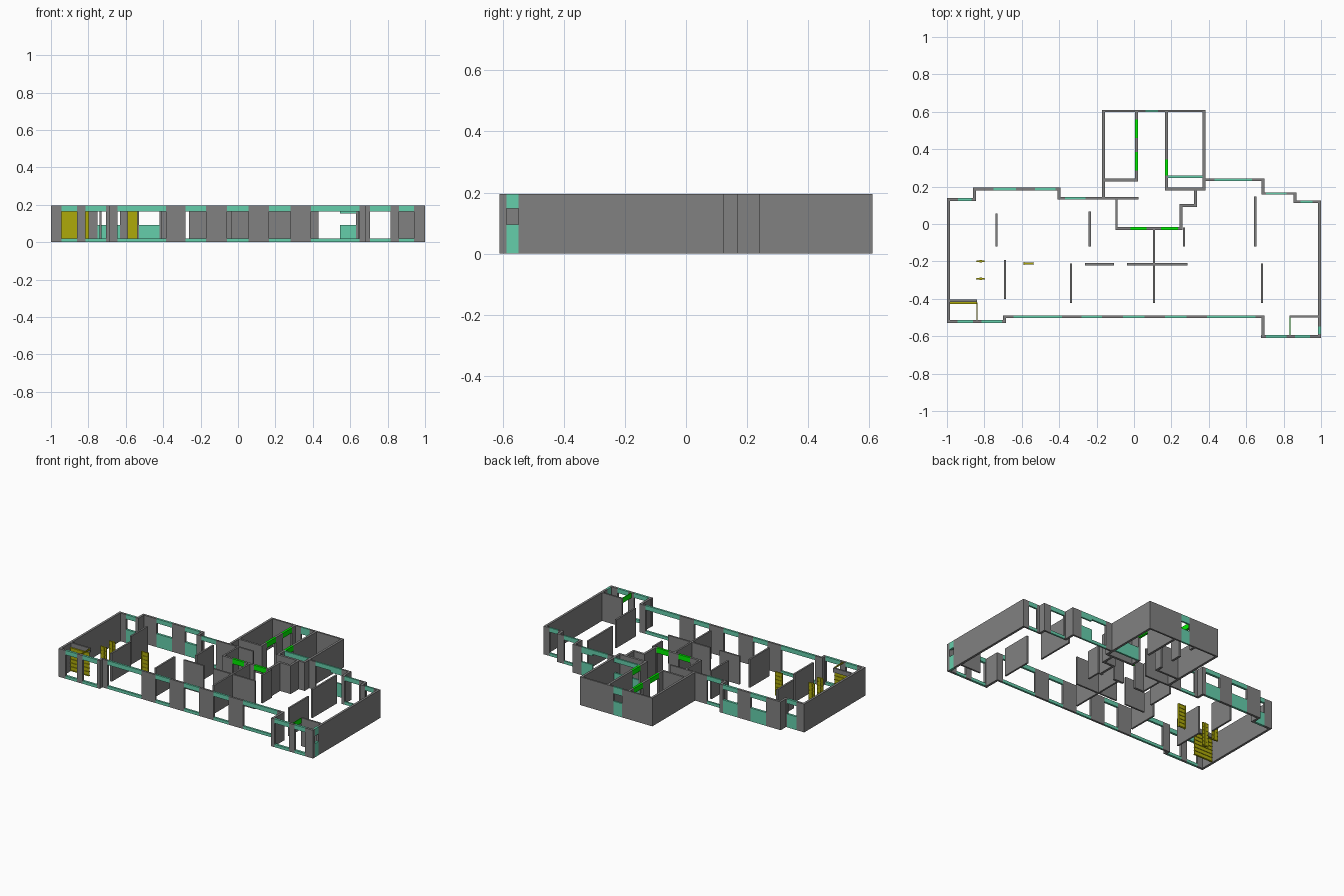
import bpy, bmesh

if "Cube" in bpy.data.objects:
    bpy.data.objects.remove(bpy.data.objects["Cube"])

H = 0.195      # wall height
T = 0.016      # outer wall thickness
LOW = (0.02, 0.165)    # tall opening: sill top, lintel bottom
MID = (0.092, 0.165)   # half-height window
SMALL = (0.095, 0.147) # small window
DOOR = (0.0, 0.16)


def material(name, rgb):
    m = bpy.data.materials.new(name)
    m.diffuse_color = (*rgb, 1)
    m.use_nodes = True
    m.node_tree.nodes["Principled BSDF"].inputs["Base Color"].default_value = m.diffuse_color
    return m


GREY = material("dark_grey", (0.22, 0.22, 0.22))
TEAL = material("teal", (0.13, 0.62, 0.41))
GREEN = material("green", (0.0, 0.85, 0.0))
GOLD = material("gold", (0.42, 0.40, 0.003))


def boxes(name, items, mat=GREY):
    """One object made of boxes given as (x0, x1, y0, y1, z0, z1)."""
    bm = bmesh.new()
    for x0, x1, y0, y1, z0, z1 in items:
        vs = bmesh.ops.create_cube(bm, size=1)["verts"]
        for v in vs:
            v.co = (x1 if v.co.x > 0 else x0, y1 if v.co.y > 0 else y0,
                    z1 if v.co.z > 0 else z0)
    me = bpy.data.meshes.new(name)
    bm.to_mesh(me)
    bm.free()
    ob = bpy.data.objects.new(name, me)
    bpy.context.collection.objects.link(ob)
    me.materials.append(mat)


def wall(name, axis, at, a, b, openings=(), t=T, mat=TEAL):
    """Wall along an axis from a to b; openings are (start, end, (sill, head))."""
    def box(s, e, z0, z1):
        h = t / 2
        return (s, e, at - h, at + h, z0, z1) if axis == "x" else (at - h, at + h, s, e, z0, z1)
    solid, infill, pos = [], [], a
    for s, e, (sill, head) in openings:
        if s > pos:
            solid.append(box(pos, s, 0, H))
        if sill > 0:
            infill.append(box(s, e, 0, sill))
        infill.append(box(s, e, head, H))
        pos = e
    if b > pos:
        solid.append(box(pos, b, 0, H))
    if solid:
        boxes(name, solid)
    if infill:
        boxes(name + "_infill", infill, mat)


# Front facade
wall("front_wall", "x", -0.495, -0.698, 0.698,
     [(-0.645, -0.385, LOW), (-0.28, -0.17, LOW), (-0.06, 0.055, LOW),
      (0.165, 0.28, LOW), (0.39, 0.65, LOW)], t=0.014)
wall("front_left_bay", "x", -0.522, -1, -0.685, [(-0.945, -0.86, LOW), (-0.815, -0.705, LOW)])
wall("front_left_return", "y", -0.692, -0.53, -0.488)
wall("front_right_bay", "x", -0.602, 0.68, 1, [(0.705, 0.815, LOW), (0.86, 0.94, LOW)])
wall("front_right_return", "y", 0.69, -0.61, -0.488)

# Side walls
wall("left_wall", "y", -0.992, -0.53, 0.138)
wall("right_wall", "y", 0.992, -0.61, 0.125, [(-0.588, -0.549, SMALL)])

# Stepped back facade
wall("back_left_end", "x", 0.13, -1, -0.845, [(-0.94, -0.87, MID)])
wall("back_left_step", "y", -0.853, 0.122, 0.196)
wall("back_left_wall", "x", 0.188, -0.861, -0.392, [(-0.75, -0.63, MID), (-0.53, -0.42, MID)])
wall("back_left_inner_step", "y", -0.4, 0.132, 0.196)
wall("back_left_inner_wall", "x", 0.138, -0.408, 0.023, [(-0.37, -0.26, LOW)], t=0.012)
wall("back_right_wall", "x", 0.236, 0.367, 0.698,
     [(0.43, 0.545, LOW), (0.545, 0.63, (0.092, 0.152))], t=0.012)
wall("back_right_step", "y", 0.69, 0.157, 0.242)
wall("back_right_mid", "x", 0.163, 0.682, 0.868, [(0.705, 0.815, LOW)], t=0.012)
wall("back_right_small_step", "y", 0.86, 0.112, 0.169)
wall("back_right_end", "x", 0.119, 0.852, 1, [(0.89, 0.955, LOW)], t=0.012)

# Stair and lift core
wall("core_back", "x", 0.604, -0.17, 0.383, [(0.062, 0.127, SMALL)], t=0.012)
wall("core_left", "y", -0.162, 0.132, 0.61)
wall("core_right", "y", 0.375, 0.18, 0.61)
wall("core_inner_left", "y", 0.014, 0.228, 0.61, [(0.285, 0.385, DOOR), (0.46, 0.56, DOOR)], mat=GREEN)
wall("core_inner_right", "y", 0.174, 0.18, 0.61, [(0.26, 0.345, DOOR)], mat=GREEN)
wall("core_left_floor_wall", "x", 0.235, -0.17, 0.022, t=0.014)
wall("core_shaft_window", "x", 0.253, 0.182, 0.367, [(0.182, 0.367, MID)], t=0.012)
wall("core_right_floor_wall", "x", 0.188, 0.166, 0.383)
wall("lobby_right_upper", "y", 0.33, 0.092, 0.188)
wall("lobby_right_ledge", "x", 0.1, 0.242, 0.338)
wall("lobby_right_lower", "y", 0.25, -0.03, 0.108)
wall("lobby_front", "x", -0.023, -0.1, 0.258, [(-0.02, 0.068, DOOR), (0.145, 0.235, DOOR)], mat=GREEN)
wall("lobby_left", "y", -0.094, -0.03, 0.14, t=0.012)

# Free-standing interior partitions
for i, (axis, at, a, b) in enumerate([
        ("y", -0.735, -0.12, 0.057), ("y", -0.69, -0.4, -0.193),
        ("y", -0.237, -0.12, 0.067), ("y", -0.337, -0.423, -0.21),
        ("y", 0.107, -0.423, -0.03), ("y", 0.267, -0.12, -0.02),
        ("y", 0.648, -0.12, 0.148), ("y", 0.685, -0.423, -0.21),
        ("x", -0.215, -0.262, -0.108), ("x", -0.215, -0.037, 0.285)]):
    wall(f"partition_{i + 1}", axis, at, a, b, t=0.012)

# Small corner rooms: beam over the ribbed panel, wall, thin door lintels
boxes("left_corner_beam", [(-0.985, -0.84, -0.417, -0.405, 0.165, H)])
wall("right_corner_room_wall", "x", -0.495, 0.832, 0.985, t=0.012)
wall("left_corner_door", "y", -0.84, -0.515, -0.42, [(-0.515, -0.42, (0, 0.185))], t=0.005, mat=GOLD)
wall("right_corner_door", "y", 0.834, -0.595, -0.5, [(-0.595, -0.5, DOOR)], t=0.005, mat=GREEN)

# Ribbed corner panel
RIBS = [0.005 + 0.026 * i for i in range(7)]
panel = [(-0.984, -0.84, -0.423, -0.418, 0.01, 0.165)]
panel += [(-0.984, -0.84, -0.427, -0.414, z, z + 0.004) for z in RIBS]
boxes("ribbed_panel", panel, GOLD)

# Flanged column
col = [(-0.59, -0.536, -0.213, -0.208, 0, 0.165)]
col += [(x - 0.002, x + 0.002, -0.218, -0.203, 0, 0.165) for x in (-0.588, -0.538)]
col += [(-0.588, -0.538, -0.216, -0.205, z, z + 0.003) for z in RIBS]
boxes("flanged_column", col, GOLD)

# Cross-shaped posts
for name, y in (("rear_cross_post", -0.199), ("front_cross_post", -0.293)):
    post = [(-0.845, -0.797, y - 0.0025, y + 0.0025, 0, 0.165),
            (-0.827, -0.814, y - 0.007, y + 0.007, 0, 0.165)]
    post += [(-0.843, -0.799, y - 0.005, y + 0.005, z, z + 0.003) for z in RIBS]
    boxes(name, post, GOLD)
